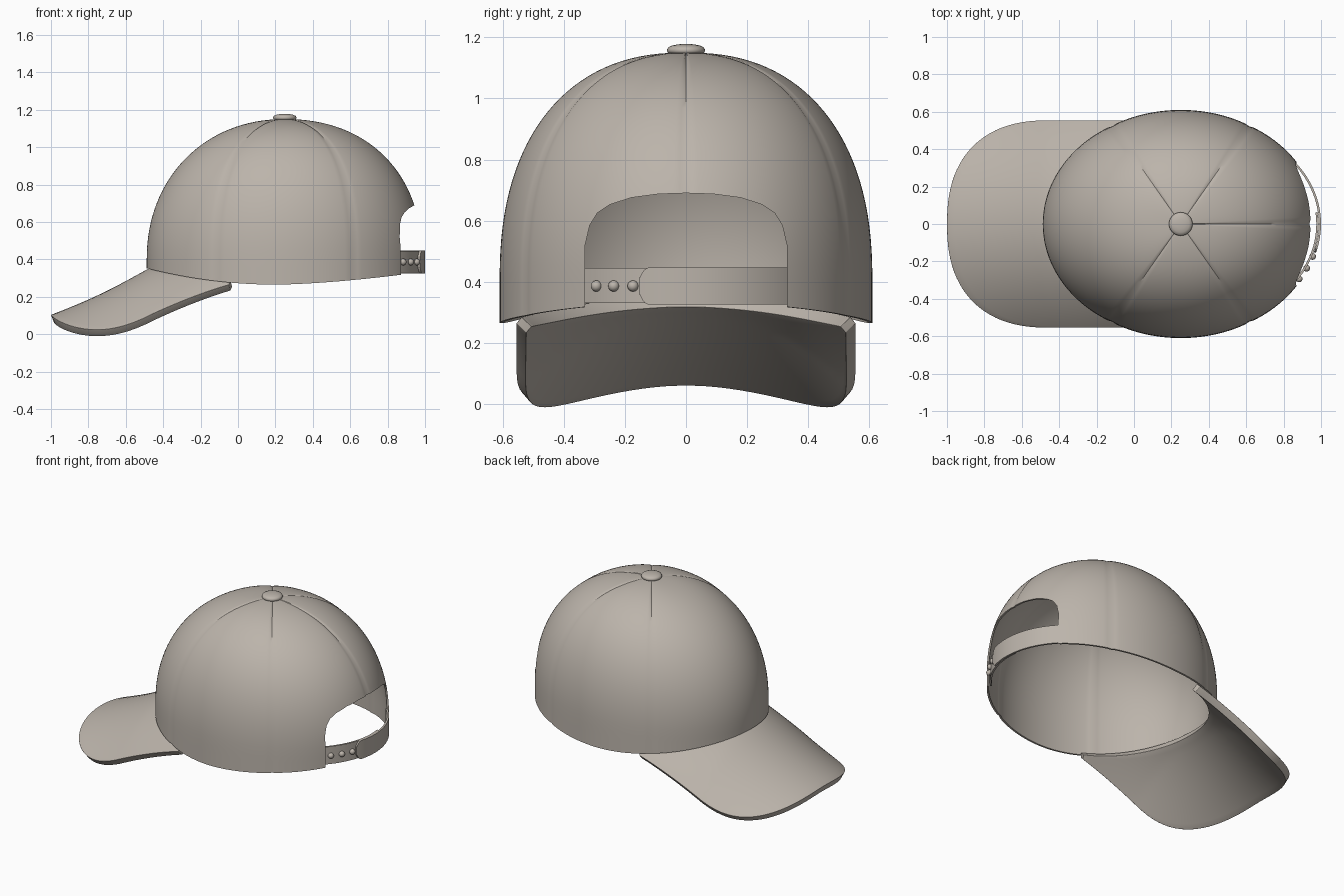
import bpy, bmesh, math

if "Cube" in bpy.data.objects:
    bpy.data.objects.remove(bpy.data.objects["Cube"])

CX, A, B = 0.25, 0.738, 0.61          # crown centre and base half-axes

fabric = bpy.data.materials.new("warm_grey_fabric")
fabric.diffuse_color = (0.50, 0.455, 0.405, 1)
fabric.use_nodes = True
fabric.node_tree.nodes["Principled BSDF"].inputs["Base Color"].default_value = fabric.diffuse_color


def grid(name, rows, closed=False):
    """Skin a list of point rows into one mesh object."""
    bm = bmesh.new()
    vs = [[bm.verts.new(p) for p in row] for row in rows]
    n = len(rows[0])
    for i in range(len(rows) - 1):
        for j in range(n if closed else n - 1):
            k = (j + 1) % n
            bm.faces.new((vs[i][j], vs[i][k], vs[i + 1][k], vs[i + 1][j]))
    bmesh.ops.remove_doubles(bm, verts=bm.verts, dist=1e-5)
    return finish(name, bm)


def finish(name, bm):
    me = bpy.data.meshes.new(name)
    bm.to_mesh(me)
    bm.free()
    ob = bpy.data.objects.new(name, me)
    bpy.context.collection.objects.link(ob)
    me.materials.append(fabric)
    return ob


def activate(ob):
    bpy.ops.object.select_all(action='DESELECT')
    bpy.context.view_layer.objects.active = ob
    ob.select_set(True)


def modify(ob, kind, **props):
    m = ob.modifiers.new(kind.title(), kind)
    for k, v in props.items():
        setattr(m, k, v)
    activate(ob)
    bpy.ops.object.modifier_apply(modifier=m.name)


def smooth(ob, deg=35):
    activate(ob)
    bpy.ops.object.shade_smooth_by_angle(angle=math.radians(deg))


def hem(x):
    """Height of the crown's lower edge."""
    d = x - 0.2
    return 0.265 + (0.085 * (d / 0.68) ** 2 if d < 0 else 0.05 * (d / 0.65) ** 1.6)


# Crown: superelliptic dome, fuller at the sides, with creased panel seams
def crown_point(deg, w, low):
    t = math.radians(deg)
    c, s = math.cos(t), math.sin(t)
    p = 2.1 + 0.22 * s * s + 0.12 * max(0, c)
    r = math.cos(w) ** (2 / p) if w < 1.57 else 0
    z = 0.4 + 0.75 * math.sin(w) ** (2 / p)
    x, y = CX + A * r * c, B * r * s
    if low is not None:
        z = hem(x) + (0.4 - hem(x)) * low
    d = min(min(abs(deg - a), 360 - abs(deg - a)) for a in (0, 60, 120, 240, 300))
    dip = min(1, r * 4) * (0.006 * (d < 1) + 0.005 * math.exp(-d / 8))
    return (CX + (x - CX) * (1 - dip), y * (1 - dip), z - max(0, z - 0.5) * dip)


degs = range(0, 360, 2)
rows = [[crown_point(d, 0, f) for d in degs] for f in (0, 0.33, 0.67)]
rows += [[crown_point(d, math.pi / 2 * i / 32, None) for d in degs] for i in range(33)]
crown = grid("crown", rows, closed=True)
modify(crown, 'SOLIDIFY', thickness=0.012, offset=-1)

# Arched opening at the back
half = [(0.33, 0.2), (0.33, 0.52), (0.315, 0.585), (0.29, 0.625),
        (0.25, 0.652), (0.18, 0.675), (0.09, 0.687), (0, 0.69)]
arch = half + [(-y, z) for y, z in half[-2::-1]]
bm = bmesh.new()
face = bm.faces.new([bm.verts.new((0.55, y, z)) for y, z in arch])
ext = bmesh.ops.extrude_face_region(bm, geom=[face])
bmesh.ops.translate(bm, vec=(0.75, 0, 0),
                    verts=[v for v in ext['geom'] if isinstance(v, bmesh.types.BMVert)])
bmesh.ops.recalc_face_normals(bm, faces=bm.faces)
cutter = finish("opening_cutter", bm)
cutter.hide_render = True
modify(crown, 'BOOLEAN', object=cutter, operation='DIFFERENCE', solver='EXACT')
bpy.data.objects.remove(cutter)
smooth(crown)


# Brim: curved sheet between the crown front and a rounded outline
def brim_outline(u):
    s, u = (1 if u >= 0 else -1), abs(u)
    if u > 0.72:
        return -0.45 + 0.40 * (u - 0.72) / 0.28, s * 0.555
    w = math.pi / 2 * u / 0.72
    p = 2 / 2.4
    return (-0.45 - 0.55 * math.cos(w) ** p if u < 0.72 else -0.45,
            s * 0.555 * math.sin(w) ** p)


def brim_z(x, y):
    q = abs(y) / 0.555
    drop = 0.24 + (0.05 * ((x + 0.5) / 0.45) ** 2 if x > -0.5 else 0.07 * (x + 0.5))
    ridge = 0.35 + 0.475 * (x + 0.48)
    if x < -0.48:
        ridge -= 0.014 * math.sin(math.pi * max(0, x + 1) / 0.52)
    bow = 0.012 * math.sin(math.pi * min(1, max(0, (x + 1) / 0.95)))
    return ridge - drop * q * q - bow * q ** 4


N, M = 64, 14
rows = []
for i in range(M + 1):
    row = []
    for j in range(N + 1):
        u = 2 * j / N - 1
        t = math.pi - u * math.radians(66)
        xi, yi = CX + 0.965 * A * math.cos(t), 0.965 * B * math.sin(t)
        xo, yo = brim_outline(u)
        f = i / M
        x, y = xi + (xo - xi) * f, yi + (yo - yi) * f
        row.append((x, y, brim_z(x, y)))
    rows.append(row)
brim = grid("brim", rows)
modify(brim, 'SOLIDIFY', thickness=0.046, offset=-1)
modify(brim, 'BEVEL', width=0.018, segments=4, limit_method='ANGLE',
       angle_limit=math.radians(50))
smooth(brim, 40)


# Back strap: two overlapping bands, the outer one with a rounded tip
def strap_k(deg):
    return 1.016 - 0.026 * (deg / 34) ** 2


def band(name, start, end, inset, z0, z1, tip=0):
    mid, h = (z0 + z1) / 2, (z1 - z0) / 2
    n = 48
    cols = []
    for j in range(n + 1):
        f = j / n
        d = start + (end - start) * (f * f if tip else f)
        q = min(1, (d - start) / tip) if tip else 1
        hh = h * max(0.45, (1 - (1 - q) ** 2) ** 0.5)
        k, t = strap_k(d) - inset, math.radians(d)
        cols.append([(CX + A * k * math.cos(t), B * k * math.sin(t), mid + s * hh)
                     for s in (-1, 0, 1)])
    ob = grid(name, [[c[i] for c in cols] for i in range(3)])
    modify(ob, 'SOLIDIFY', thickness=0.012, offset=-1)
    smooth(ob)


band("strap_outer", -14.5, 34.5, 0, 0.325, 0.447, tip=3.5)
band("strap_inner", -34.5, 6, 0.018, 0.33, 0.445)

# Strap studs
for i, y in enumerate((-0.30, -0.24, -0.175)):
    t = math.asin(y / B)
    k = strap_k(math.degrees(t)) - 0.018
    bm = bmesh.new()
    bmesh.ops.create_uvsphere(bm, u_segments=20, v_segments=12, radius=0.018)
    stud = finish(f"strap_stud_{i + 1}", bm)
    stud.location = (CX + A * k * math.cos(t) + 0.004, B * k * math.sin(t), 0.386)
    smooth(stud, 60)

# Top button
prof = [(0, 1.135), (0.05, 1.142), (0.06, 1.15), (0.063, 1.158),
        (0.058, 1.167), (0.045, 1.173), (0.025, 1.177), (0, 1.178)]
button = grid("top_button", [[(CX + r * math.cos(math.tau * j / 40),
                               r * math.sin(math.tau * j / 40), z) for j in range(40)]
                             for r, z in prof], closed=True)
smooth(button, 50)
